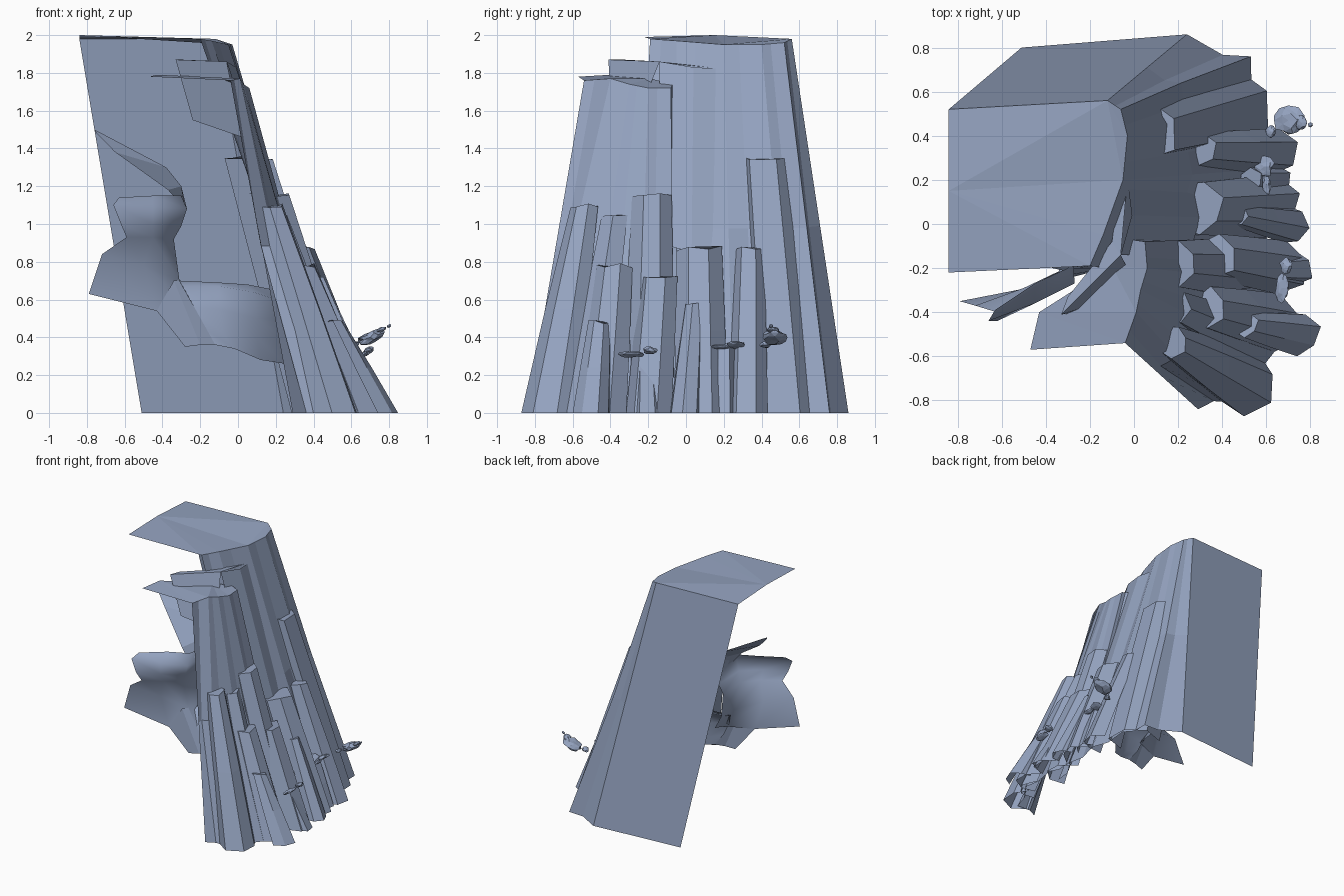
import bpy, bmesh, math, random
from mathutils import Vector

random.seed(4)
if "Cube" in bpy.data.objects:
    bpy.data.objects.remove(bpy.data.objects["Cube"], do_unlink=True)

# One slate colour for all of the rock
slate = bpy.data.materials.new("slate blue rock")
slate.use_nodes = True
colour = (0.30, 0.37, 0.53, 1)
slate.diffuse_color = colour
shader = slate.node_tree.nodes["Principled BSDF"]
shader.inputs["Base Color"].default_value = colour
shader.inputs["Roughness"].default_value = 0.9


def finish(name, bm, smooth=False):
    mesh = bpy.data.meshes.new(name)
    bm.to_mesh(mesh)
    bm.free()
    mesh.materials.append(slate)
    for poly in mesh.polygons:
        poly.use_smooth = smooth
    obj = bpy.data.objects.new(name, mesh)
    bpy.context.scene.collection.objects.link(obj)
    return obj


def plate(name, points):
    """Single thin ledge, filled from its outline."""
    bm = bmesh.new()
    face = bm.faces.new([bm.verts.new(p) for p in points])
    bmesh.ops.triangulate(bm, faces=[face])
    return finish(name, bm)


def sheet(name, rows, smooth=False):
    """Open surface joining equally long rows of points."""
    bm = bmesh.new()
    grid = [[bm.verts.new(p) for p in row] for row in rows]
    for upper, lower in zip(grid, grid[1:]):
        for i in range(len(upper) - 1):
            bm.faces.new((upper[i], lower[i], lower[i + 1], upper[i + 1]))
    return finish(name, bm, smooth)


def fluted_wall(name, top, bottom, depth, hollow):
    """Cliff wall with shallow upright flutes, drawn in at half height."""
    def split(points, amount):
        out = []
        for a, b in zip(points, points[1:]):
            a, b = Vector(a), Vector(b)
            side = (b - a).cross(Vector((0, 0, 1))).normalized()
            out += [a, a.lerp(b, 0.4) - side * amount]
        return out + [Vector(points[-1])]
    upper, lower = split(top, 0), split(bottom, depth)
    middle = [a.lerp(b, 0.5) for a, b in zip(upper, lower)]
    for p in middle[1:-1]:
        p.x -= hollow
    return sheet(name, [upper, middle, lower])


def column(name, top, radius, base, base_radius, sides=6):
    """Leaning tapered basalt column, open at the foot and towards the hill."""
    bm = bmesh.new()
    spin = random.uniform(0, math.tau / sides)
    rings = []
    foot = Vector((base[0], base[1], 0))
    head = Vector(top)
    outward = Vector((foot.x - head.x, foot.y - head.y, 0)).normalized()
    wobble = [random.uniform(0.85, 1.1) for _ in range(sides)]
    for t, r in ((0, radius), (0.5, radius * 0.45 + base_radius * 0.55), (1, base_radius)):
        centre = head.lerp(foot, t)
        ring = []
        for i in range(sides):
            a = spin + math.tau * i / sides
            offset = Vector((math.cos(a), math.sin(a), 0)) * r * wobble[i]
            ring.append(bm.verts.new(centre + offset))
        rings.append(ring)
    for v in rings[0]:
        v.co.z += random.uniform(-0.015, 0.015)
    bm.faces.new(rings[0])
    for i in range(sides):
        j = (i + 1) % sides
        middle = spin + math.tau * (i + 0.5) / sides
        if Vector((math.cos(middle), math.sin(middle), 0)).dot(outward) < -0.2:
            continue
        for a, b in zip(rings, rings[1:]):
            bm.faces.new((a[i], b[i], b[j], a[j]))
    return finish(name, bm)


def boulder(name, centre, size):
    """Small flattened rock, tilted up away from the cliff."""
    bm = bmesh.new()
    bmesh.ops.create_icosphere(bm, subdivisions=2, radius=1)
    for v in bm.verts:
        v.co *= random.uniform(0.75, 1.1)
        v.co = Vector([c * s for c, s in zip(v.co, size)])
        v.co.z += v.co.x * 0.35
        v.co += Vector(centre)
    return finish(name, bm)


# Flat back wall
sheet("back_wall", [
    [(-.84, .52, 1.98), (-.12, .56, 1.98)],
    [(-.51, .80, 0), (.24, .86, 0)]])

# Summit plate and the upper cliff, which share the rim
rim = [(-.2, -.19, 1.98), (-.14, -.05, 1.97), (-.05, .2, 1.95),
       (-.03, .4, 1.95), (-.06, .52, 1.96), (-.12, .56, 1.98)]
plate("summit_plate", [(-.84, .52, 1.98), (-.84, .15, 2), (-.84, -.22, 1.99)] + rim)
fluted_wall("upper_cliff", rim, [
    (.5, -.3, 0), (.6, -.05, 0), (.62, .25, 0), (.59, .57, 0),
    (.53, .76, 0), (.24, .86, 0)], 0.035, 0.02)

# Middle tier: narrow ledge with a short hanging face and a rib
sheet("middle_ledge", [
    [(-.3, -.33, 1.87), (-.1, -.08, 1.85), (-.06, .2, 1.83)],
    [(-.33, -.41, 1.87), (-.06, -.14, 1.86), (-.03, .2, 1.82)]])
sheet("middle_cliff", [
    [(-.33, -.41, 1.87), (-.06, -.14, 1.86)],
    [(-.24, -.4, 1.55), (.02, -.3, 1.46)]])
sheet("middle_rib", [
    [(-.06, -.14, 1.86), (-.01, .04, 1.83), (-.03, .2, 1.82)],
    [(.25, -.15, .9), (.3, .03, .85), (.27, .2, .85)]])

# Lower tier: pointed ledge and the large front buttress
plate("lower_ledge", [
    (-.47, -.57, 1.78), (-.04, -.54, 1.76), (.01, -.4, 1.77), (.03, -.3, 1.74),
    (.06, -.2, 1.72), (.05, -.08, 1.72), (-.02, -.07, 1.74), (-.1, -.19, 1.77),
    (-.43, -.4, 1.79)])
fluted_wall("lower_cliff", [
    (-.04, -.54, 1.76), (.01, -.4, 1.77), (.03, -.3, 1.74), (.06, -.2, 1.72),
    (.05, -.08, 1.72), (-.02, -.07, 1.74)], [
    (.29, -.84, 0), (.48, -.81, 0), (.62, -.55, 0), (.63, -.25, 0),
    (.6, -.06, 0), (.52, -.04, 0)], 0.025, 0.05)

# Stepped columns, from the tall back rows to the low front row
columns = [
    ((.17, -.53, 1.1), .075, (.5, -.71), .15),
    ((.18, -.38, 1.04), .08, (.53, -.54), .13),
    ((.18, -.18, 1.15), .11, (.52, -.2), .15),
    ((.06, .42, 1.35), .15, (.45, .53), .19),
    ((.32, -.38, .78), .1, (.62, -.45), .14),
    ((.37, -.14, .71), .1, (.67, -.19), .12),
    ((.28, .07, .87), .125, (.6, .08), .15),
    ((.3, .34, .88), .085, (.64, .33), .12),
    ((.5, -.45, .48), .06, (.74, -.49), .1),
    ((.51, -.21, .41), .055, (.73, -.2), .085),
    ((.46, .04, .57), .055, (.7, -.01), .09),
    ((.53, .2, .36), .055, (.64, .19), .08),
]
for number, spec in enumerate(columns, 1):
    column(f"column_{number}", *spec, sides=6 + number % 2)

# Sloping strip of roof over the open front
sheet("overhang_roof", [
    [(-.76, .03, 1.5), (-.38, .1, 1.3), (-.3, .04, 1.2), (-.27, -.1, 1.08)],
    [(-.75, .02, 1.48), (-.65, -.03, 1.38), (-.37, -.2, 1.18), (-.28, -.22, 1.08)]])

# Bulging curtain of rock that folds back at its right edge
sheet("overhang", [
    [(-.63, -.39, 1.14), (-.45, -.27, 1.15), (-.3, -.2, 1.15), (-.29, .02, 1.14)],
    [(-.66, -.44, 1.1), (-.45, -.36, 1.09), (-.27, -.27, 1.08), (-.28, .02, 1.08)],
    [(-.62, -.44, 1.0), (-.45, -.36, 1.0), (-.3, -.26, .99), (-.31, .02, .99)],
    [(-.59, -.41, .93), (-.45, -.33, .93), (-.34, -.23, .92), (-.35, .02, .92)],
    [(-.72, -.37, .84), (-.5, -.29, .78), (-.31, -.2, .7), (-.32, .0, .72)],
    [(-.79, -.35, .63), (-.43, -.28, .54), (-.22, -.19, .54), (-.25, -.02, .6)]], True)
sheet("overhang_tail", [
    [(-.43, -.28, .54), (-.34, -.24, .7), (-.31, -.2, .7)],
    [(-.28, -.24, .35), (-.2, -.22, .36), (-.12, -.2, .36)]])

# Rounded rock shelf beneath the overhang, turning in towards the cliff
sheet("inner_shelf", [
    [(-.31, -.05, .7), (-.1, -.05, .69), (.05, 0, .68), (.2, .15, .65)],
    [(-.3, -.15, .67), (-.1, -.13, .67), (.08, -.08, .64), (.2, .1, .6)],
    [(-.25, -.2, .56), (-.1, -.17, .55), (.1, -.1, .5), (.22, .08, .5)],
    [(-.2, -.2, .46), (-.08, -.18, .42), (.1, -.1, .4), (.24, .08, .4)],
    [(-.12, -.2, .36), (-.02, -.18, .34), (.12, -.08, .28), (.25, .08, .26)]], True)

# Loose boulders off the slope
boulders = [
    ((.7, .47, .4), (.075, .07, .035)),
    ((.76, .46, .44), (.03, .035, .015)),
    ((.8, .45, .46), (.012, .012, .01)),
    ((.62, .42, .36), (.025, .03, .015)),
    ((.59, .26, .36), (.045, .05, .015)),
    ((.6, .18, .35), (.02, .05, .012)),
    ((.67, -.29, .31), (.03, .07, .015)),
    ((.69, -.19, .33), (.03, .04, .02)),
]
for number, (centre, size) in enumerate(boulders, 1):
    boulder(f"boulder_{number}", centre, size)
